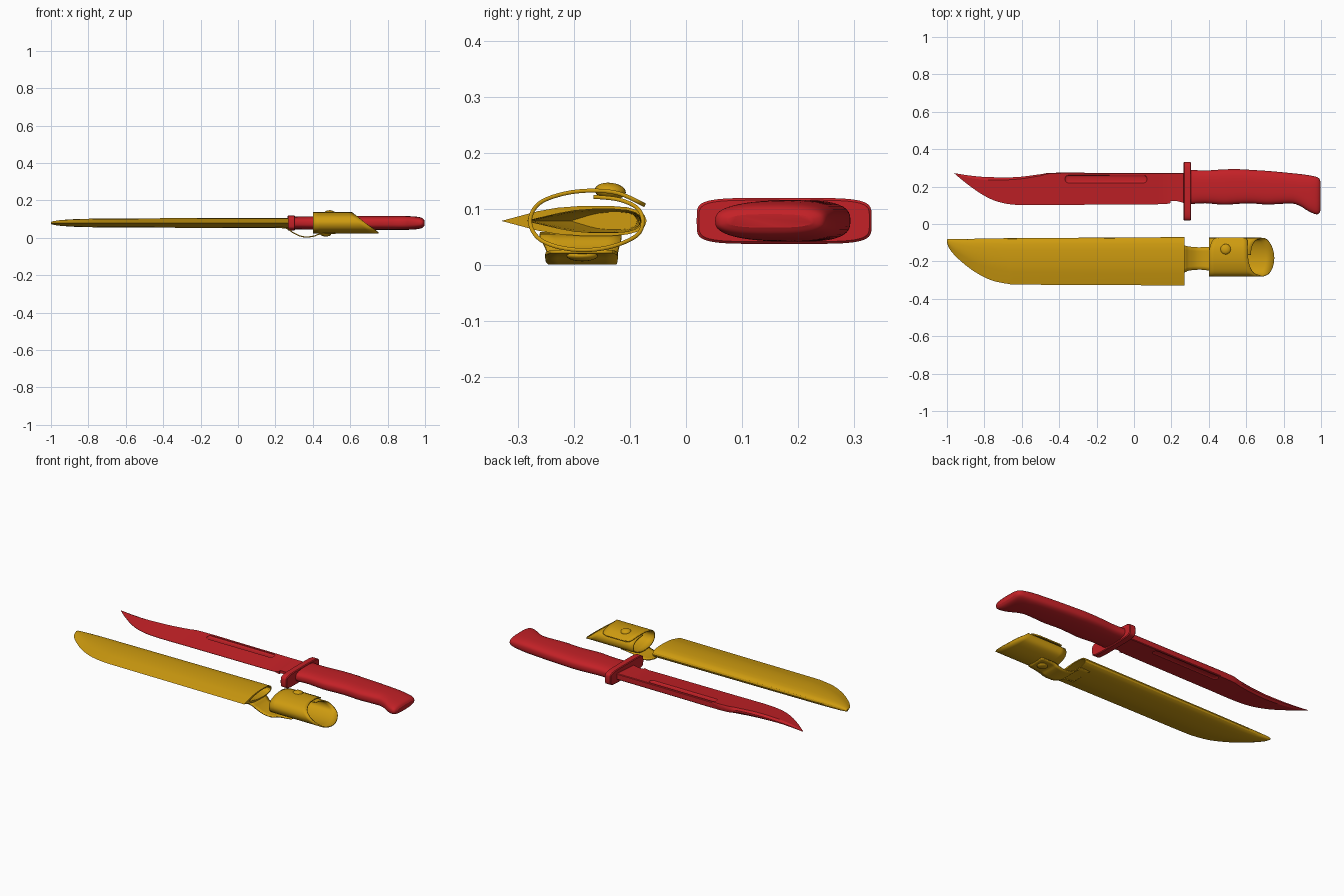
import bpy, bmesh
from math import cos, sin, pi, copysign
from mathutils import Vector

if "Cube" in bpy.data.objects:
    bpy.data.objects.remove(bpy.data.objects["Cube"])

ZC = 0.079  # height of the common mid-plane


def material(name, rgb):
    m = bpy.data.materials.new(name)
    m.diffuse_color = (*rgb, 1)
    m.use_nodes = True
    m.node_tree.nodes["Principled BSDF"].inputs["Base Color"].default_value = m.diffuse_color
    return m


RED = material("red", (0.55, 0.015, 0.02))
GOLD = material("gold", (0.62, 0.33, 0.005))


def curve(keys, n):
    """Catmull-Rom samples through rows of any length."""
    out = []
    for i in range(len(keys) - 1):
        p = [keys[min(max(j, 0), len(keys) - 1)] for j in (i - 1, i, i + 1, i + 2)]
        for k in range(n):
            t = k / n
            out.append([0.5 * (2 * b + (c - a) * t + (2 * a - 5 * b + 4 * c - d) * t * t
                        + (3 * b - a - 3 * c + d) * t ** 3) for a, b, c, d in zip(*p)])
    return out + [list(keys[-1])]


def loft(name, rings, mat, closed=True):
    """Skin equal-length rings; closed rings are capped at both ends."""
    bm = bmesh.new()
    vs = [[bm.verts.new(p) for p in r] for r in rings]
    n = len(rings[0])
    for a, b in zip(vs, vs[1:]):
        for i in range(n if closed else n - 1):
            j = (i + 1) % n
            bm.faces.new((a[i], a[j], b[j], b[i]))
    if closed:
        bm.faces.new(vs[0])
        bm.faces.new(vs[-1])
    bmesh.ops.recalc_face_normals(bm, faces=bm.faces)
    me = bpy.data.meshes.new(name)
    bm.to_mesh(me)
    bm.free()
    ob = bpy.data.objects.new(name, me)
    me.materials.append(mat)
    bpy.context.collection.objects.link(ob)
    return ob


def oval(x, y, z, ry, rz, e=2.0, n=32):
    """Superellipse ring in the yz plane."""
    r = []
    for i in range(n):
        c, s = cos(2 * pi * i / n), sin(2 * pi * i / n)
        r.append((x, y + ry * copysign(abs(c) ** (2 / e), c),
                  z + rz * copysign(abs(s) ** (2 / e), s)))
    return r


# Blade: x, back, edge, clip line, half thickness
blade_keys = [
    (-.96, .272, .270, .271, .001), (-.90, .262, .220, .251, .006),
    (-.82, .253, .163, .238, .010), (-.75, .250, .127, .235, .013),
    (-.68, .249, .108, .236, .015), (-.60, .253, .101, .242, .016),
    (-.50, .266, .101, .258, .017), (-.42, .274, .102, .271, .018),
    (-.10, .273, .104, .270, .018), (.17, .272, .107, .269, .018),
    (.19, .272, .122, .269, .018), (.23, .272, .122, .269, .018),
    (.28, .272, .108, .269, .018)]
rings = []
for x, back, edge, clip, t in curve(blade_keys, 4):
    tb = t * (0.3 if x < -.45 else 0.8)
    te = .001 if x < .18 else .008
    rings.append([(x, back, ZC + tb), (x, clip, ZC + t), (x, edge, ZC + te),
                  (x, edge, ZC - te), (x, clip, ZC - t), (x, back, ZC - tb)])
blade = loft("blade", rings, RED)

# Fuller grooves on both faces
for side in (1, -1):
    rs = []
    for i in range(13):
        a = pi * (i + .3) / 12.6
        end = -1 if i < 6.5 else 1
        f = sin(a)
        x = (-.35 if end < 0 else .05) - .02 * cos(a)
        rs.append(oval(x, .24, ZC + side * .017, .021 * f, .009 * f, 3, 20))
    cutter = loft("fuller_cutter", rs, RED)
    cutter.hide_render = True
    m = blade.modifiers.new("fuller", 'BOOLEAN')
    m.operation, m.object, m.solver = 'DIFFERENCE', cutter, 'EXACT'
    bpy.context.view_layer.objects.active = blade
    bpy.ops.object.modifier_apply(modifier=m.name)
    bpy.data.objects.remove(cutter)

# Guard
loft("guard", [oval(x, .175, ZC, .156 - d, .041 - d, 5, 48) for x, d in
               ((.265, .004), (.269, 0), (.301, 0), (.305, .004))], RED)

# Handle: x, top, bottom, half thickness
handle_keys = [
    (.30, .290, .106, .034), (.38, .286, .111, .035), (.48, .292, .103, .037),
    (.56, .293, .108, .037), (.63, .289, .110, .037), (.71, .284, .104, .037),
    (.79, .277, .108, .037), (.85, .271, .109, .037), (.89, .267, .095, .037),
    (.92, .263, .076, .036), (.95, .258, .060, .034), (.975, .252, .052, .030),
    (.99, .243, .057, .023), (.998, .225, .075, .012)]
loft("handle", [oval(x, (t + b) / 2, ZC, (t - b) / 2, h, 2.8, 40)
                for x, t, b, h in curve(handle_keys, 4)], RED)


# Sheath: flat stitched edge, rounded spine, hollow from the mouth
def sheath_ring(x, t, b, h):
    c = b + min(.065, .28 * (t - b))
    w = t - c
    up = [(c, .64 * h), (c + .18 * w, .87 * h), (c + .42 * w, h), (c + .65 * w, h),
          (c + .82 * w, .9 * h), (c + .92 * w, .7 * h), (c + .98 * w, .38 * h)]
    return ([(x, b, ZC)] + [(x, y, ZC + z) for y, z in up] + [(x, t, ZC)]
            + [(x, y, ZC - z) for y, z in reversed(up)])


sheath_keys = [
    (-1.0, -.082, -.100, .005), (-.985, -.080, -.135, .010), (-.94, -.080, -.186, .016),
    (-.86, -.079, -.250, .021), (-.77, -.077, -.298, .023), (-.68, -.076, -.319, .024),
    (-.60, -.075, -.324, .0245), (-.20, -.073, -.326, .026), (.27, -.070, -.329, .027)]
rows = curve(sheath_keys, 4)
inner = [(x, t - .008, b + .045 * min(1, (t - b) / .24), h * .78)
         for x, t, b, h in reversed(rows) if x > -.9]
loft("sheath", [sheath_ring(*r) for r in rows + inner], GOLD)


def leather(name, rows, thick):
    ob = loft(name, rows, GOLD, closed=False)
    s = ob.modifiers.new("thickness", 'SOLIDIFY')
    s.thickness, s.offset = thick, 0
    return ob


# Hanging tab from sheath to strap: x, z, low y, high y
tab_keys = [(.20, .056, -.26, -.12), (.262, .050, -.26, -.115), (.29, .030, -.25, -.12),
            (.33, .010, -.245, -.124), (.37, .004, -.245, -.124), (.41, .010, -.25, -.122),
            (.44, .020, -.25, -.122), (.52, .024, -.24, -.13)]
leather("sheath_tab", [[(x, a + (b - a) * i / 6, z) for i in range(7)]
                       for x, z, a, b in curve(tab_keys, 4)], .006)

# Wrapped retaining strap with slanted open end and rounded flap
wrap = [(-.165, .122), (-.12, .117), (-.087, .102), (-.077, .078), (-.088, .053),
        (-.13, .034), (-.18, .027), (-.23, .033), (-.265, .050), (-.278, .080),
        (-.262, .110), (-.22, .127), (-.17, .133), (-.12, .128), (-.073, .107)]
rows = []
path = curve(wrap, 6)
for k, (y, z) in enumerate(path):
    x0, x1 = .40, .75 - .14 * (z - .027) / .106
    u = max(0, (k - len(path) + 13) / 12)
    inset = 1 - (1 - u * u) ** .5
    x0 += .05 * inset
    x1 -= .07 * inset
    rows.append([(x0 + (x1 - x0) * i / 8, y, z) for i in range(9)])
leather("retaining_strap", rows, .007)


# Snap rivets
def rivet(name, loc, r, h, tilt):
    bpy.ops.mesh.primitive_uv_sphere_add(segments=24, ring_count=12, location=loc,
                                         rotation=(tilt, 0, 0))
    ob = bpy.context.object
    ob.name = name
    ob.scale = (r, r, h)
    ob.data.materials.append(GOLD)


rivet("top_snap", (.49, -.135, .132), .028, .015, -.1)
rivet("lower_snap", (.47, -.185, .017), .028, .010, 0)

# Smooth shading with sharp creases
for ob in bpy.data.objects:
    ob.select_set(ob.type == 'MESH')
    bpy.context.view_layer.objects.active = ob
bpy.ops.object.shade_smooth_by_angle(angle=.5)
